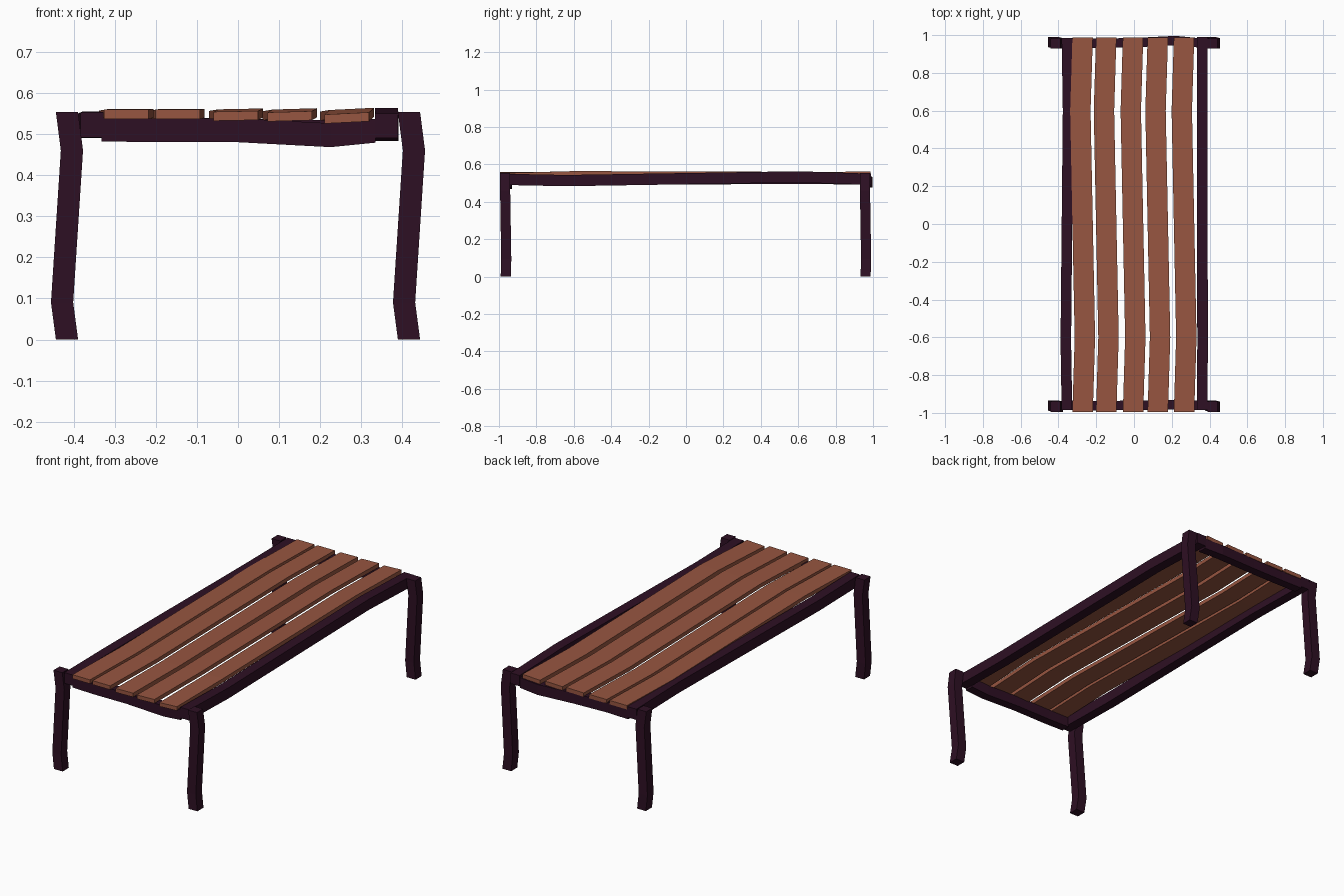
import bpy, bmesh
from mathutils import Vector

if "Cube" in bpy.data.objects:
    bpy.data.objects.remove(bpy.data.objects["Cube"])


def material(name, rgb):
    m = bpy.data.materials.new(name)
    m.diffuse_color = (*rgb, 1)
    m.use_nodes = True
    m.node_tree.nodes["Principled BSDF"].inputs["Base Color"].default_value = m.diffuse_color
    return m


dark = material("dark plum wood", (0.027, 0.005, 0.017))
brown = material("brown slat wood", (0.31, 0.092, 0.052))


def beam(name, path, u, v, mat):
    """Crooked beam: rectangle with half-extents u, v swept along a path."""
    u, v = Vector(u), Vector(v)
    bm = bmesh.new()
    rings = [[bm.verts.new(Vector(p) + a * u + b * v)
              for a, b in ((-1, -1), (1, -1), (1, 1), (-1, 1))] for p in path]
    for r, s in zip(rings, rings[1:]):
        for i in range(4):
            j = (i + 1) % 4
            bm.faces.new((r[i], r[j], s[j], s[i]))
    bm.faces.new(rings[0])
    bm.faces.new(rings[-1])
    bmesh.ops.recalc_face_normals(bm, faces=bm.faces)
    me = bpy.data.meshes.new(name)
    bm.to_mesh(me)
    bm.free()
    me.materials.append(mat)
    ob = bpy.data.objects.new(name, me)
    bpy.context.collection.objects.link(ob)


X, Y, Z = Vector((1, 0, 0)), Vector((0, 1, 0)), Vector((0, 0, 1))

# Four legs, all bent the same way
leg_bend = ((0, 0, 0), (-0.012, 0.003, 0.09), (0.012, -0.003, 0.46), (0, -0.004, 0.553))
for sx, side in ((-1, "left"), (1, "right")):
    for y, end in ((-0.964, "front"), (0.96, "back")):
        beam(f"{end}_{side}_leg",
             [(sx * 0.416 + dx, y + dy, z) for dx, dy, z in leg_bend],
             X * 0.027, Y * 0.027, dark)

# Long side rails
beam("left_side_rail", [(-0.355, -0.985, 0.522), (-0.361, -0.62, 0.52),
                        (-0.349, 0.6, 0.525), (-0.355, 0.985, 0.522)],
     X * 0.028, Z * 0.03, dark)
beam("right_side_rail", [(0.361, -0.985, 0.52), (0.363, -0.64, 0.513),
                         (0.361, 0.6, 0.533), (0.362, 0.99, 0.52)],
     X * 0.028, Z * 0.03, dark)

# Short end rails between the side rails
beam("front_rail", [(-0.332, -0.96, 0.511), (-0.2, -0.962, 0.509), (0, -0.96, 0.509),
                    (0.225, -0.956, 0.497), (0.335, -0.96, 0.508)],
     Y * 0.025, Z * 0.029, dark)
beam("back_rail", [(-0.332, 0.96, 0.511), (-0.2, 0.956, 0.512), (0, 0.96, 0.509),
                   (0.22, 0.971, 0.504), (0.335, 0.96, 0.508)],
     Y * 0.025, Z * 0.029, dark)

# Five wavy slats: centre x, drop at the front end, side tilt
slats = ((-0.272, 0.0, 0.0), (-0.147, 0.0, 0.0), (-0.005, 0.004, 0.02),
         (0.126, 0.005, 0.03), (0.265, 0.009, 0.05))
for i, (x, drop, tilt) in enumerate(slats):
    beam(f"slat_{i + 1}",
         [(x, -0.995, 0.548 - drop), (x + 0.012, -0.6, 0.550),
          (x - 0.012, 0.6, 0.546), (x, 0.987, 0.547)],
         Vector((0.054, 0, 0.054 * tilt)), Z * 0.011, brown)
